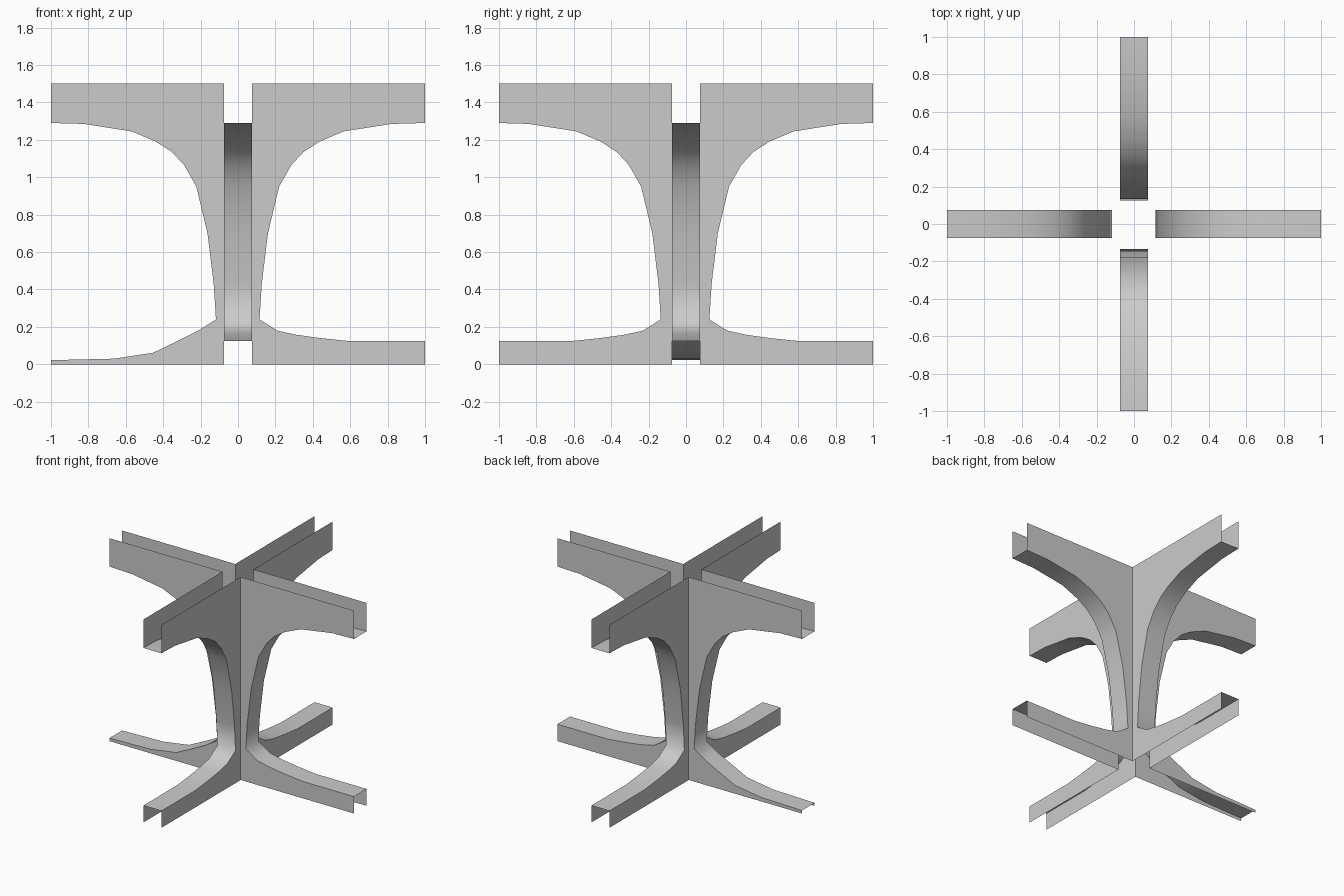
import bpy
import bmesh
from math import radians
from mathutils import Matrix

if "Cube" in bpy.data.objects:
    bpy.data.objects.remove(bpy.data.objects["Cube"])

HALF_W = 0.074   # half width of each channel arm
TOP = 1.5

# curved inner edge, (distance from centre, height), waist upwards
UPPER = [(0.115, 0.24), (0.127, 0.43), (0.16, 0.70), (0.22, 0.95), (0.285, 1.065),
         (0.35, 1.135), (0.435, 1.19), (0.565, 1.245), (0.82, 1.285), (1.0, 1.29)]
# foot edges, tip inwards
FOOT = [(1.0, 0.125), (0.585, 0.125), (0.44, 0.14), (0.31, 0.158), (0.21, 0.18)]
LOW_FOOT = [(1.0, 0.022), (0.66, 0.03), (0.45, 0.062), (0.33, 0.12), (0.21, 0.18)]


def make_arm(name, foot, angle, shift):
    """Open channel: two flat side walls joined by one curved strip."""
    edge = [(x if x == 1.0 else x + shift, z) for x, z in foot + UPPER]
    bm = bmesh.new()
    walls = []
    for y in (-HALF_W, HALF_W):
        v = [bm.verts.new((x, y, z)) for x, z in edge]
        base = [bm.verts.new((x, y, 0)) for x in (HALF_W, 1.0)]
        top = [bm.verts.new((x, y, TOP)) for x in (1.0, HALF_W)]
        loop = base + v + top
        bm.faces.new(loop if y < 0 else loop[::-1])
        walls.append(v)
    a, b = walls
    for i in range(len(edge) - 1):
        bm.faces.new((a[i], b[i], b[i + 1], a[i + 1]))
    bm.transform(Matrix.Rotation(radians(angle), 4, 'Z'))
    mesh = bpy.data.meshes.new(name)
    bm.to_mesh(mesh)
    bm.free()
    obj = bpy.data.objects.new(name, mesh)
    bpy.context.collection.objects.link(obj)
    bpy.ops.object.select_all(action='DESELECT')
    obj.select_set(True)
    bpy.context.view_layer.objects.active = obj
    bpy.ops.object.shade_smooth_by_angle(angle=radians(65))


# four arms around the open centre; the left foot tapers low
make_arm("right_arm", FOOT, 0, 0.0)
make_arm("back_arm", FOOT, 90, 0.01)
make_arm("left_arm", LOW_FOOT, 180, 0.003)
make_arm("front_arm", FOOT, 270, 0.02)
